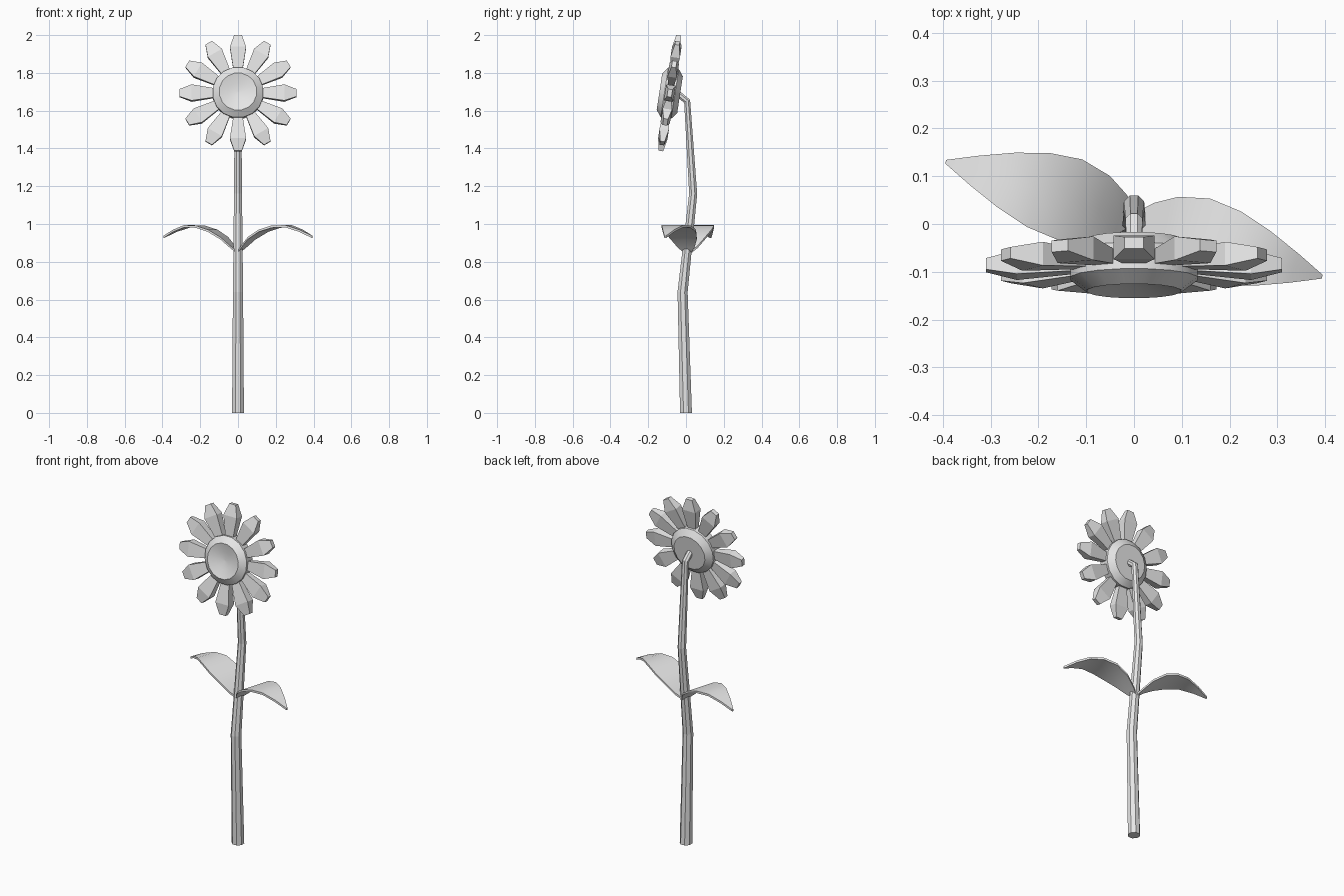
import bpy
import bmesh
from math import cos, sin, pi, radians
from mathutils import Matrix, Vector

cube = bpy.data.objects.get("Cube")
if cube:
    bpy.data.objects.remove(cube, do_unlink=True)

grey = bpy.data.materials.new("plain_grey")
grey.use_nodes = True
grey.diffuse_color = (0.8, 0.8, 0.8, 1)
grey.node_tree.nodes["Principled BSDF"].inputs["Base Color"].default_value = (0.8, 0.8, 0.8, 1)


def loft(name, rings, matrix=Matrix(), smooth_angle=None):
    """Skin a list of equal-sized point rings into a closed solid."""
    bm = bmesh.new()
    loops = [[bm.verts.new(p) for p in ring] for ring in rings]
    for a, b in zip(loops, loops[1:]):
        n = len(a)
        for i in range(n):
            j = (i + 1) % n
            bm.faces.new((a[i], a[j], b[j], b[i]))
    bm.faces.new(loops[0][::-1])
    bm.faces.new(loops[-1])
    bmesh.ops.recalc_face_normals(bm, faces=bm.faces)
    bm.transform(matrix)
    mesh = bpy.data.meshes.new(name)
    bm.to_mesh(mesh)
    bm.free()
    mesh.materials.append(grey)
    obj = bpy.data.objects.new(name, mesh)
    bpy.context.collection.objects.link(obj)
    if smooth_angle:
        bpy.ops.object.select_all(action='DESELECT')
        obj.select_set(True)
        bpy.context.view_layer.objects.active = obj
        bpy.ops.object.shade_smooth_by_angle(angle=radians(smooth_angle))
    return obj


def circle(radius, height, sides):
    turns = [2 * pi * (i + 0.5) / sides for i in range(sides)]
    return [Vector((radius * cos(t), radius * sin(t), height)) for t in turns]


# Stem: eight-sided tube along a bent path of (y, z, radius)
path = [(0, 0, 0.034), (-0.018, 0.64, 0.029), (0.038, 1.16, 0.023),
        (0.006, 1.65, 0.019), (-0.05, 1.695, 0.018)]
points = [Vector((0, y, z)) for y, z, r in path]
stem_rings = []
for i, (y, z, r) in enumerate(path):
    before = (points[i] - points[i - 1]).normalized() if i else Vector((0, 0, 1))
    after = (points[i + 1] - points[i]).normalized() if i + 1 < len(path) else before
    along = (before + after).normalized() if i else before
    across = Vector((1, 0, 0))
    side = along.cross(across)
    stem_rings.append([points[i] + across * p.x + side * p.y for p in circle(r, 0, 8)])
loft("stem", stem_rings)

# Flower head frame: local z is the facing direction, tilted slightly upward
head = Matrix.Translation((0, -0.086, 1.693)) @ Matrix.Rotation(radians(81.3), 4, 'X')

# Disc with bevelled rim and a shallow dished front
disc_profile = [(0.1, -0.055), (0.136, -0.028), (0.136, 0.028), (0.1, 0.055),
                (0.05, 0.04), (0.002, 0.035)]
loft("flower_disc", [circle(r, h, 16) for r, h in disc_profile], head, 30)

# Petals: faceted blades of (distance, half width, half thickness)
blade = [(0.11, 0.022, 0.014), (0.245, 0.043, 0.025), (0.31, 0.02, 0.012)]
petal_rings = [[(d, w, t), (d, -w, t), (d, -w, -t), (d, w, -t)] for d, w, t in blade]
for k in range(12):
    loft(f"petal_{k + 1}", petal_rings, head @ Matrix.Rotation(k * pi / 6, 4, 'Z'))

# Leaves: thin arched blades of (distance, half width, height)
arch = [(0.0, 0.015, 0.855), (0.03, 0.045, 0.885), (0.075, 0.072, 0.93),
        (0.14, 0.088, 0.97), (0.21, 0.081, 0.992), (0.28, 0.06, 0.994),
        (0.35, 0.032, 0.97), (0.412, 0.004, 0.937)]
thickness = 0.012
leaf_rings = [[(s, w, z), (s, 0, z), (s, -w, z),
               (s, -w, z - thickness), (s, 0, z - thickness), (s, w, z - thickness)]
              for s, w, z in arch]
for name, turn in (("left_leaf", -17), ("right_leaf", 163)):
    place = Matrix.Translation((0, 0.01, 0)) @ Matrix.Rotation(radians(turn), 4, 'Z')
    loft(name, leaf_rings, place, 35)
